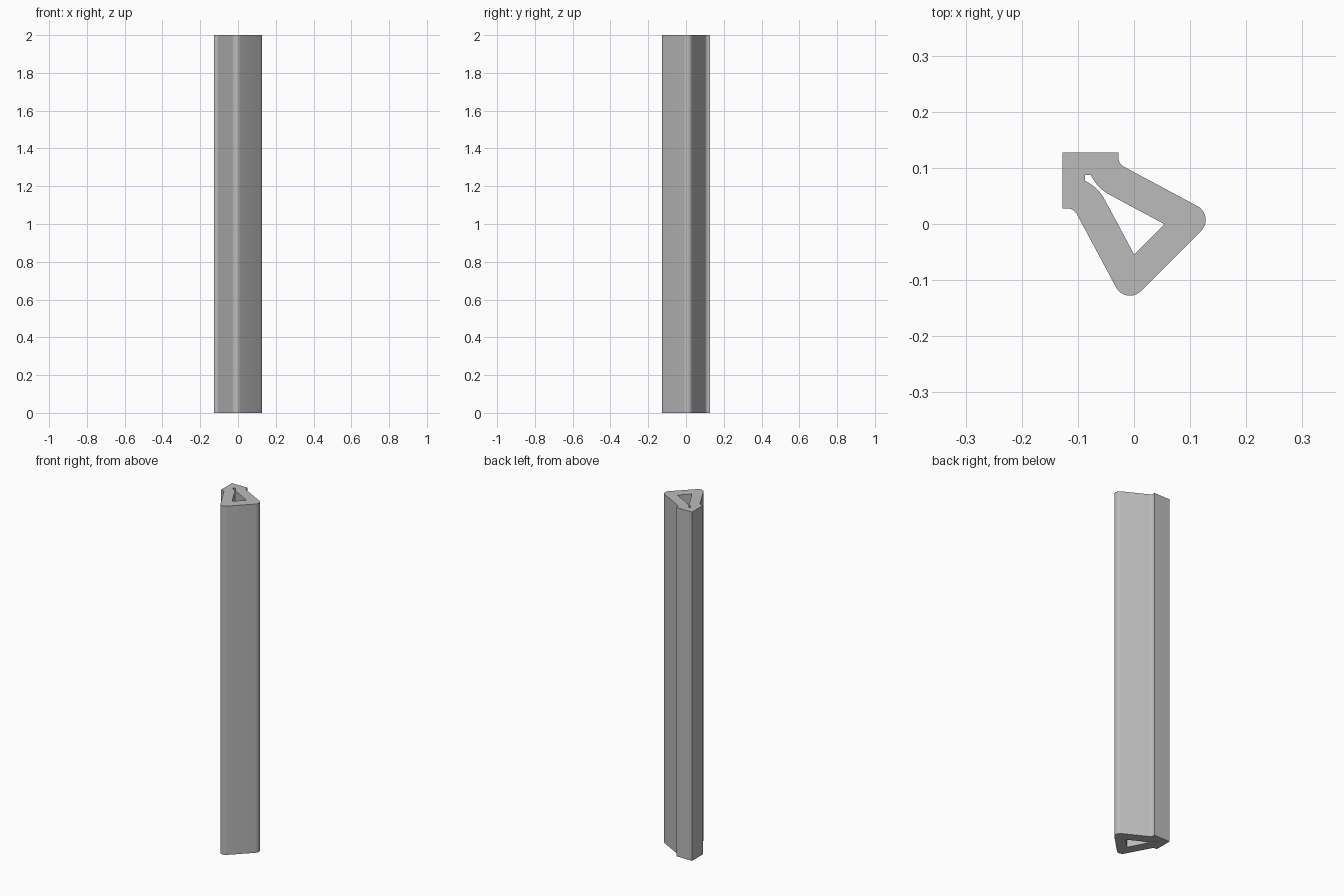
import bpy
import bmesh
from math import radians, sin, cos

cube = bpy.data.objects.get("Cube")
if cube:
    bpy.data.objects.remove(cube)

HEIGHT = 2.0
SLOPE = 61.8            # direction of the normal of the long wall, degrees
FILLET = (-0.008, 0.1194)


def arc(center, radius, start, end, steps=10):
    """Points along a circular arc, angles in degrees."""
    angles = [radians(start + (end - start) * i / steps) for i in range(steps + 1)]
    return [(center[0] + radius * cos(a), center[1] + radius * sin(a)) for a in angles]


def mirrored(corner, half):
    """Close a half outline by reflecting it across the diagonal y = -x."""
    return [corner] + half + [(-y, -x) for x, y in reversed(half)]


# Outer outline: square corner, fillet, long wall, rounded corner
outer = mirrored((-0.1277, 0.1277),
                 [(-0.028, 0.1277)]
                 + arc(FILLET, 0.02, 180, 180 + SLOPE)
                 + arc((0.0998, 0.0073), 0.0279, SLOPE, -45))

# Inner outline: narrow slot opening into a triangular channel
inner = mirrored((-0.0875, 0.0875),
                 arc(FILLET, 0.076, 204.8, 180 + SLOPE) + [(0.0543, -0.0003)])

# Fill the section between both outlines and extrude it upwards
bm = bmesh.new()
for outline in (outer, inner):
    verts = [bm.verts.new((x, y, 0)) for x, y in outline]
    for a, b in zip(verts, verts[1:] + verts[:1]):
        bm.edges.new((a, b))
bmesh.ops.triangle_fill(bm, edges=bm.edges[:], use_beauty=True, normal=(0, 0, 1))
result = bmesh.ops.extrude_face_region(bm, geom=bm.faces[:], use_keep_orig=True)
top = [g for g in result["geom"] if isinstance(g, bmesh.types.BMVert)]
bmesh.ops.translate(bm, verts=top, vec=(0, 0, HEIGHT))
bmesh.ops.recalc_face_normals(bm, faces=bm.faces[:])

mesh = bpy.data.meshes.new("hollow_profile_bar")
bm.to_mesh(mesh)
bm.free()
bar = bpy.data.objects.new("hollow_profile_bar", mesh)
bpy.context.collection.objects.link(bar)

# Plain grey material
grey = bpy.data.materials.new("plain_grey")
grey.use_nodes = True
color = (0.5, 0.5, 0.5, 1)
grey.diffuse_color = color
grey.node_tree.nodes["Principled BSDF"].inputs["Base Color"].default_value = color
mesh.materials.append(grey)

# Smooth the arcs, keep the corners sharp
bpy.ops.object.select_all(action='DESELECT')
bar.select_set(True)
bpy.context.view_layer.objects.active = bar
bpy.ops.object.shade_smooth_by_angle(angle=radians(30))
